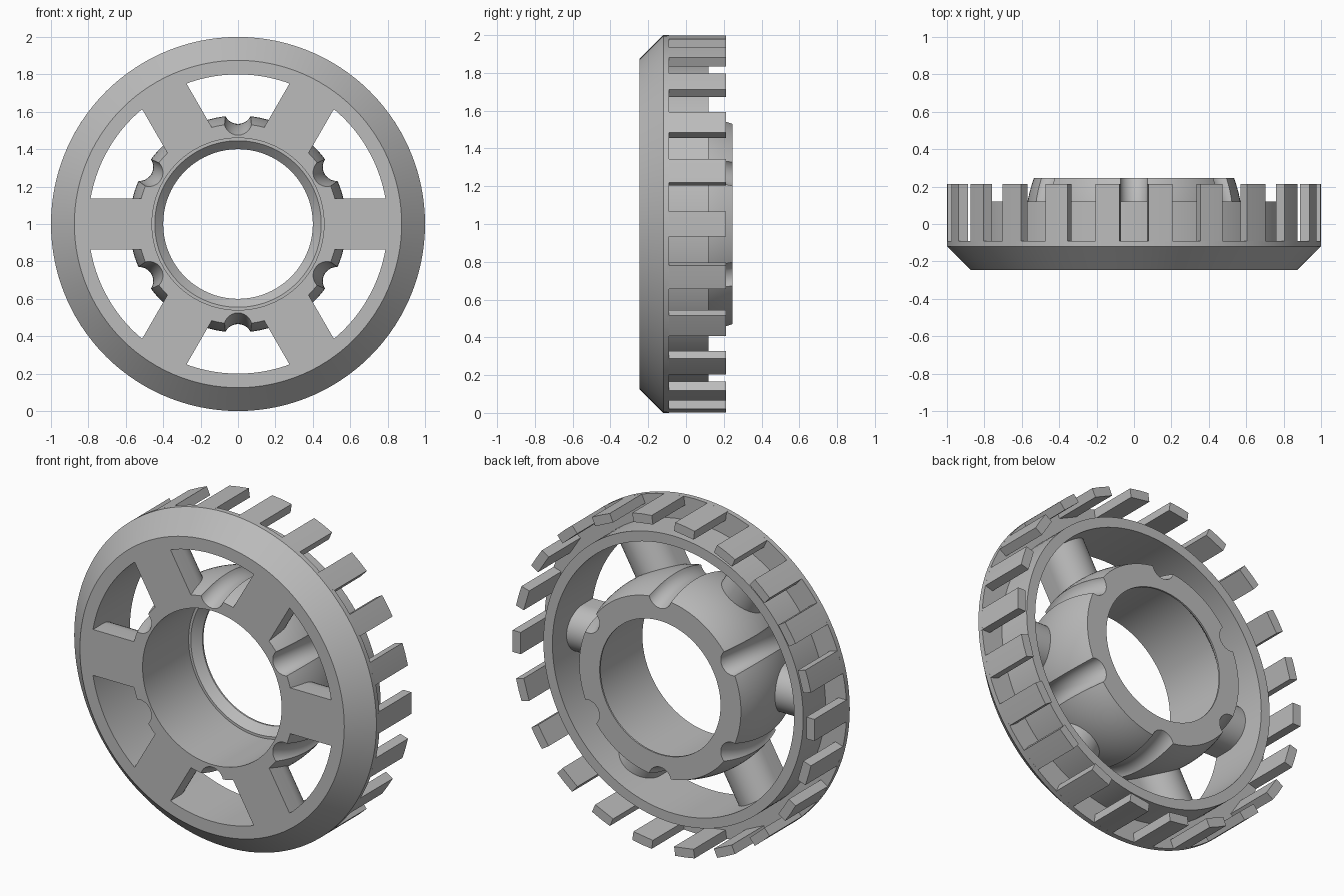
import bpy, bmesh, math
from math import sin, cos, pi, tau

cube = bpy.data.objects.get("Cube")
if cube:
    bpy.data.objects.remove(cube, do_unlink=True)

grey = bpy.data.materials.new("mid_grey")
grey.use_nodes = True
grey.diffuse_color = (0.5, 0.5, 0.5, 1)
grey.node_tree.nodes["Principled BSDF"].inputs["Base Color"].default_value = (0.5, 0.5, 0.5, 1)


def polar(r, t, y, a):
    """Point at radius r, tangential offset t and depth y, turned by angle a about the axle."""
    return (r * cos(a) - t * sin(a), y, 1 + r * sin(a) + t * cos(a))


def loft(bm, rings, closed):
    """Skin a list of rings; either join the last to the first or cap both ends."""
    rows = [[bm.verts.new(p) for p in ring] for ring in rings]
    n = len(rows[0])
    pairs = list(zip(rows, rows[1:]))
    if closed:
        pairs.append((rows[-1], rows[0]))
    for a, b in pairs:
        for i in range(n):
            j = (i + 1) % n
            bm.faces.new((a[i], a[j], b[j], b[i]))
    if not closed:
        bm.faces.new(rows[0])
        bm.faces.new(rows[-1])


def finish(bm, name):
    bmesh.ops.recalc_face_normals(bm, faces=bm.faces)
    mesh = bpy.data.meshes.new(name)
    bm.to_mesh(mesh)
    bm.free()
    obj = bpy.data.objects.new(name, mesh)
    bpy.context.collection.objects.link(obj)
    mesh.materials.append(grey)
    return obj


def activate(obj):
    bpy.ops.object.select_all(action='DESELECT')
    obj.select_set(True)
    bpy.context.view_layer.objects.active = obj


def smooth(obj):
    activate(obj)
    bpy.ops.object.shade_smooth_by_angle(angle=math.radians(25))


def lathe(name, profile, steps=120):
    bm = bmesh.new()
    loft(bm, [[polar(r, 0, y, tau * k / steps) for r, y in profile] for k in range(steps)], True)
    return finish(bm, name)


FRONT, BACK = -0.245, 0.245

# Rim: chamfered front flange with a thinner barrel behind it
rim = lathe("rim", [(0.80, FRONT), (0.875, FRONT), (1.0, -0.12), (1.0, -0.09),
                    (0.86, -0.09), (0.86, 0.12), (0.80, 0.12)])
smooth(rim)


# Hub: bulging barrel with a bore that narrows at a rear lip
def bulge(y):
    return 0.58 - 0.045 * (y / BACK) ** 2


outer = [(bulge(y), y) for y in (FRONT + (BACK - FRONT) * i / 14 for i in range(15))]
hub = lathe("hub", outer + [(0.40, BACK), (0.40, 0.235), (0.445, 0.19), (0.46, 0.19), (0.46, FRONT)])

# Six curved grooves cut along the hub between the spokes
bm = bmesh.new()
for k in range(6):
    angle = pi / 6 + k * pi / 3
    rings = []
    for i in range(17):
        y = -0.28 + 0.56 * i / 16
        centre = 0.61 - 0.06 * (y / BACK) ** 2
        rings.append([polar(centre + 0.075 * cos(s), 0.075 * sin(s), y, angle)
                      for s in (tau * j / 28 for j in range(28))])
    loft(bm, rings, False)
cutter = finish(bm, "groove_cutter")
cutter.hide_render = True
cut = hub.modifiers.new("grooves", 'BOOLEAN')
cut.operation = 'DIFFERENCE'
cut.solver = 'EXACT'
cut.object = cutter
activate(hub)
bpy.ops.object.modifier_apply(modifier=cut.name)
bpy.data.objects.remove(cutter, do_unlink=True)
smooth(hub)

# Spokes: flat front, straight sides and a rounded back
HALF, BEND = 0.137, -0.15
section = [(HALF, FRONT)]
section += [(HALF * cos(pi * i / 20), BEND + HALF * sin(pi * i / 20)) for i in range(21)]
section += [(-HALF, FRONT)]
bm = bmesh.new()
for k in range(6):
    loft(bm, [[polar(r, t, y, k * pi / 3) for t, y in section] for r in (0.49, 0.82)], False)
smooth(finish(bm, "spokes"))

# Teeth: bars standing off the back of the flange
bm = bmesh.new()
for k in range(22):
    loft(bm, [[polar(r, t, y, tau * k / 22)
               for r, t in ((0.945, -0.065), (0.998, -0.065), (1.0, 0), (0.998, 0.065), (0.945, 0.065))]
              for y in (-0.1, 0.213)], False)
smooth(finish(bm, "tread_teeth"))
